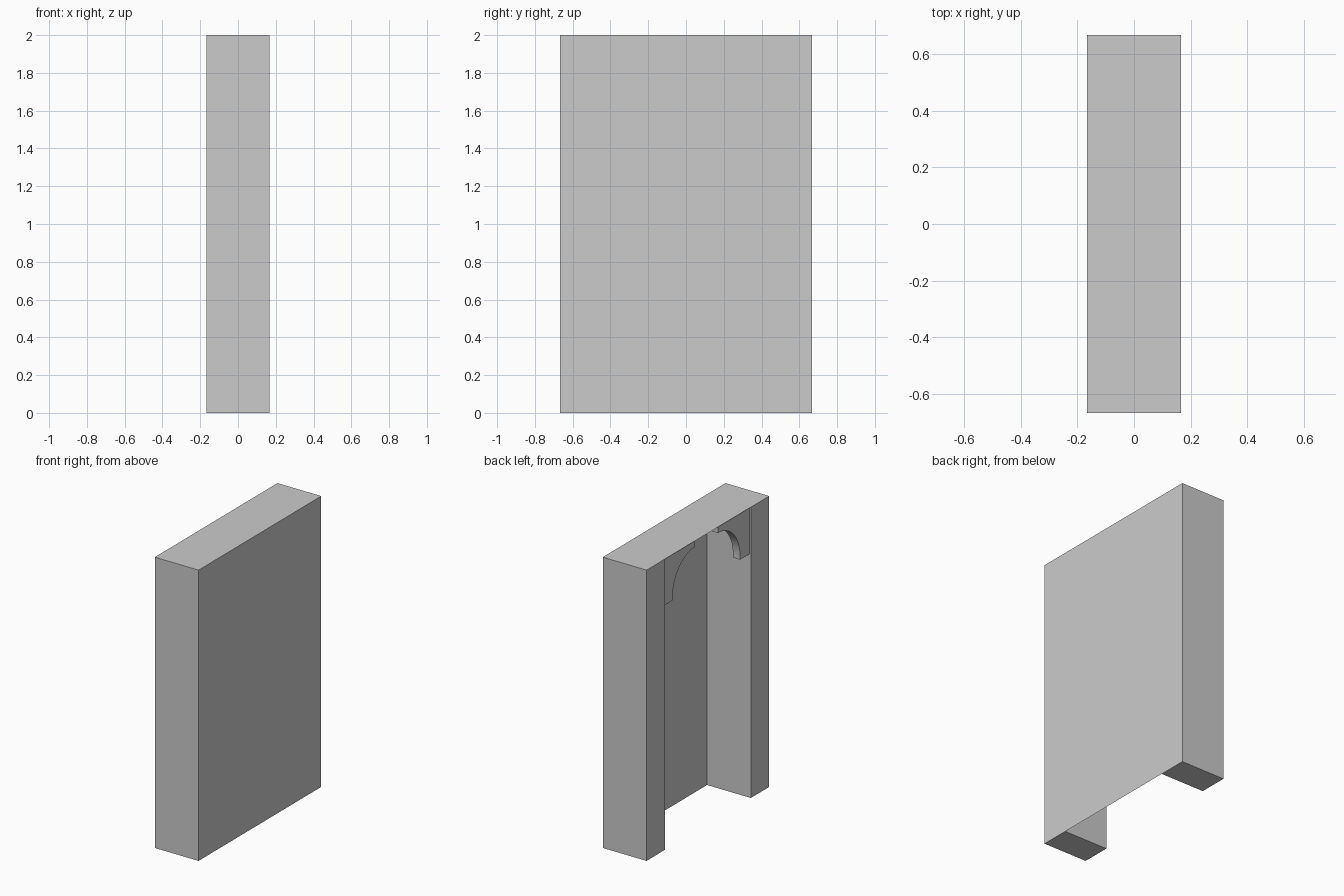
import bpy, bmesh, math
from mathutils import Vector

if "Cube" in bpy.data.objects:
    bpy.data.objects.remove(bpy.data.objects["Cube"])

X, Y, H = 1 / 6, 2 / 3, 2.0      # half depth, half width, height
JAMB = 0.2                       # width of each side post


def finish(name, bm):
    mesh = bpy.data.meshes.new(name)
    bm.to_mesh(mesh)
    bm.free()
    obj = bpy.data.objects.new(name, mesh)
    bpy.context.collection.objects.link(obj)
    return obj


def open_box(name, lo, hi, open_sides):
    """Box from corner to corner, with the sides facing open_sides left out."""
    bm = bmesh.new()
    bmesh.ops.create_cube(bm, size=1)
    bm.normal_update()
    gone = [f for f in bm.faces
            if any(f.normal.dot(Vector(d)) > 0.9 for d in open_sides)]
    bmesh.ops.delete(bm, geom=gone, context='FACES')
    for v in bm.verts:
        v.co = [lo[i] + (v.co[i] + 0.5) * (hi[i] - lo[i]) for i in range(3)]
    return finish(name, bm)


def bracket(name, side):
    """Arched corner bracket: a profile in y-z, extruded along x."""
    x0, x1 = -0.155, -0.101
    reach, drop, foot, lip = 0.34, 0.325, 0.10, 0.05
    ry, rz = reach - foot, drop - lip - 0.02
    prof = [(0, 0), (0, drop), (foot, drop)]
    for i in range(17):
        a = math.pi / 2 * i / 16
        prof.append((reach - ry * math.cos(a), lip + rz * (1 - math.sin(a))))
    prof.append((reach, 0))
    bm = bmesh.new()
    inner = Y - JAMB
    face = bm.faces.new([bm.verts.new((x0, side * (inner - u), H - 0.001 - w))
                         for u, w in prof])
    ext = bmesh.ops.extrude_face_region(bm, geom=[face], use_keep_orig=True)
    for v in ext["geom"]:
        if isinstance(v, bmesh.types.BMVert):
            v.co.x = x1
    bmesh.ops.recalc_face_normals(bm, faces=bm.faces)
    obj = finish(name, bm)
    bpy.context.view_layer.objects.active = obj
    obj.select_set(True)
    bpy.ops.object.shade_smooth_by_angle(angle=math.radians(30))
    obj.select_set(False)


# Outer shell: back panel, top and outer sides, open at the doorway and floor
open_box("outer_shell", (-X, -Y, 0), (X, Y, H), [(-1, 0, 0), (0, 0, -1)])

for side, label in ((-1, "right"), (1, "left")):
    # Door post: front face, inner reveal and foot
    y0, y1 = sorted((side * (Y - JAMB), side * Y))
    open_box(label + "_post", (-X, y0, 0), (X, y1, H),
             [(0, side, 0), (0, 0, 1), (1, 0, 0)])
    # Arched bracket in the top corner
    bracket(label + "_bracket", side)
